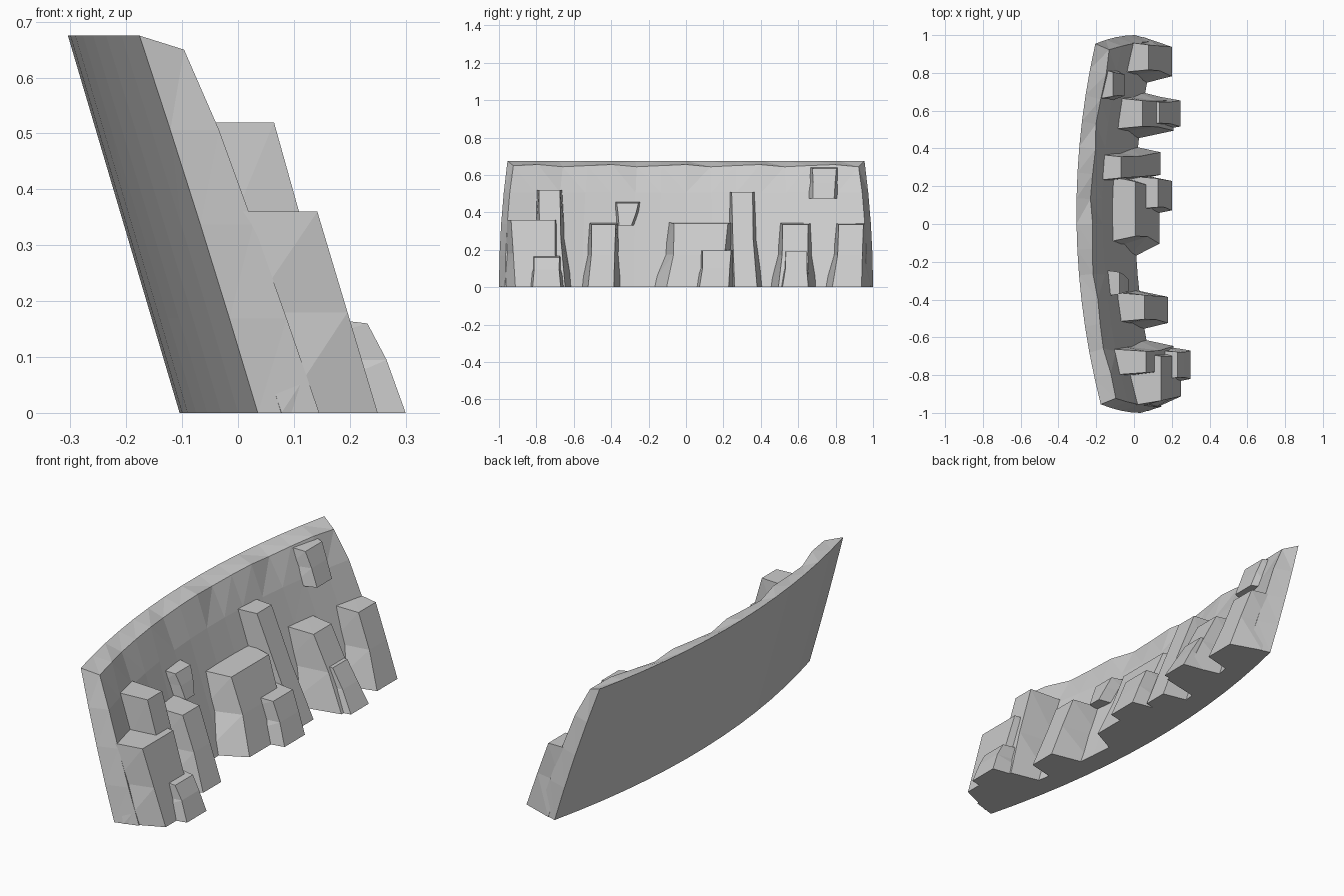
import bpy, bmesh, math

if "Cube" in bpy.data.objects:
    bpy.data.objects.remove(bpy.data.objects["Cube"])


def rear(y, z):
    """Curved, leaning rear surface of the cliff."""
    return -.105 - .296 * z + .125 * (y - .06) ** 2


def mix(a, b, t):
    return a + (b - a) * t


def loft(name, rings):
    """Closed solid through rings of points with equal counts."""
    bm = bmesh.new()
    rows = [[bm.verts.new(p) for p in r] for r in rings]
    n = len(rows[0])
    for lo, hi in zip(rows, rows[1:]):
        for i in range(n):
            j = (i + 1) % n
            bm.faces.new((lo[i], lo[j], hi[j], hi[i]))
    bm.faces.new(rows[0])
    top = rows[-1]
    for i in range(n // 2 - 1):
        bm.faces.new((top[i], top[i + 1], top[n - 2 - i], top[n - 1 - i]))
    bmesh.ops.triangulate(bm, faces=[f for f in bm.faces if len(f.verts) == 4])
    bmesh.ops.recalc_face_normals(bm, faces=bm.faces)
    me = bpy.data.meshes.new(name)
    bm.to_mesh(me)
    bm.free()
    ob = bpy.data.objects.new(name, me)
    bpy.context.collection.objects.link(ob)
    return ob


rocks = []


def rock(name, foot, top, height, x, slope=.36, base=0, tilt=.01):
    """Tapered rock: foot and top spans along y, leaning front at x."""
    rings = []
    for t in (0, .5, 1):
        z = mix(base, height, t)
        s = 1 - (1 - t) ** 2                 # narrows quickly near the foot
        y0, y1 = (mix(a, b, s) for a, b in zip(foot, top))
        inset = mix(.2, .1, t) * (y1 - y0)   # front narrower than rear
        xf = x - slope * (z - base)
        zf = z - tilt * (t == 1)
        rings.append([(rear(y0, z) + .045, y0, z), (xf, y0 + inset, zf),
                      (xf, y1 - inset, zf), (rear(y1, z) + .045, y1, z)])
    rocks.append(loft(name, rings))


# Curved leaning wall with a sloped, slightly ragged rim
N = 14
rings = []
for k in range(5):
    z = .675 * k / 4
    half = 1 - .1 * z * z
    rim = k == 4
    ys = [half * (2 * i / N - 1) for i in range(N + 1)]
    back = [(rear(y, z), y, z) for y in ys]
    front = []
    for i, y in enumerate(ys):
        wob = .007 * math.sin(i * 2.1) * rim
        front.append((rear(y, z) + .11 - .045 * z + wob, y * .967,
                      z - .025 * rim + wob))
    rings.append(back + front[::-1])
wall = loft("cliff_wall", rings)

# Rocks at the left end
rock("left_end_ledge", (-.99, -.6), (-.965, -.67), .36, .25, .3, tilt=0)
rock("left_tall_pillar", (-.83, -.6), (-.8, -.66), .52, .21, .28, tilt=0)
rock("left_low_block", (-.87, -.62), (-.83, -.66), .19, .3, tilt=.03)
rock("slim_pillar", (-.57, -.34), (-.52, -.36), .345, .18)
rock("left_perched_stone", (-.38, -.27), (-.385, -.24), .46, -.03, base=.33)

# Rocks in the middle
rock("centre_buttress", (-.2, .28), (-.1, .26), .35, .135)
rock("centre_tall_pillar", (.22, .42), (.23, .37), .51, .14, .41, tilt=0)
rock("centre_low_block", (.02, .28), (.07, .26), .205, .2)

# Rocks at the right end
rock("right_pillar", (.44, .71), (.5, .67), .345, .21, .48)
rock("right_low_block", (.47, .7), (.52, .66), .2, .245, .55)
rock("right_end_pillar", (.73, .99), (.8, .965), .345, .2)
rock("right_perched_stone", (.64, .83), (.66, .82), .645, -.05, base=.475)

# Fuse the rocks into the wall
for r in rocks:
    m = wall.modifiers.new(r.name, 'BOOLEAN')
    m.operation, m.solver, m.object = 'UNION', 'EXACT', r
dg = bpy.context.evaluated_depsgraph_get()
fused = bpy.data.meshes.new_from_object(wall.evaluated_get(dg))
wall.modifiers.clear()
wall.data = fused
for r in rocks:
    bpy.data.objects.remove(r)
